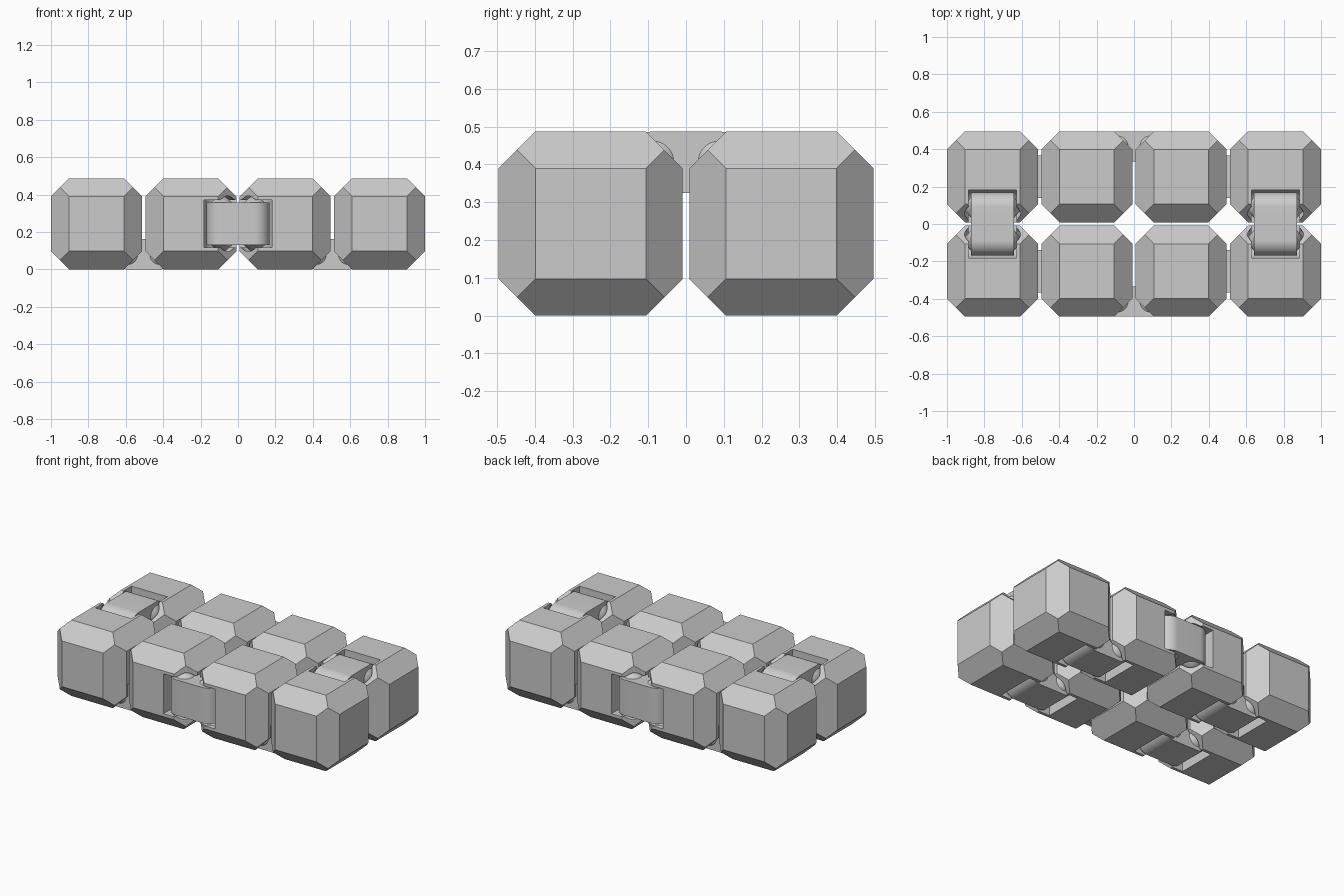
import bpy, bmesh, math
from itertools import permutations, product
from mathutils import Matrix, Vector

default = bpy.data.objects.get("Cube")
if default:
    bpy.data.objects.remove(default, do_unlink=True)

SIZE = 0.487           # one cube
PITCH = 0.5043         # distance between cube centres
HALF = SIZE / 2
CHAMFER = 0.097
EDGE_Y = PITCH / 2 + HALF
PIVOT = 0.088          # hinge axis offset from the gap
RADIUS = 0.081         # hinge barrel radius
WIDTH = 0.114          # half width of a hinge
GAP = 0.0135           # clearance round a hinge

grey = bpy.data.materials.new("plain grey")
grey.use_nodes = True
colour = (0.6, 0.6, 0.6, 1)
grey.diffuse_color = colour
grey.node_tree.nodes["Principled BSDF"].inputs["Base Color"].default_value = colour


def add_hull(bm, points, matrix):
    verts = [bm.verts.new(matrix @ Vector(p)) for p in points]
    bmesh.ops.convex_hull(bm, input=verts)


def make_object(name, hulls, matrix):
    """Object made of one or more convex solids."""
    bm = bmesh.new()
    for points in hulls:
        add_hull(bm, points, matrix)
    bmesh.ops.dissolve_limit(bm, angle_limit=0.02, verts=bm.verts, edges=bm.edges)
    bmesh.ops.recalc_face_normals(bm, faces=bm.faces)
    mesh = bpy.data.meshes.new(name)
    bm.to_mesh(mesh)
    bm.free()
    mesh.materials.append(grey)
    obj = bpy.data.objects.new(name, mesh)
    bpy.context.collection.objects.link(obj)
    return obj


def chamfered_cube():
    flat, mid = HALF - CHAMFER, HALF - CHAMFER / 2
    points = {p for s in product((-1, 1), repeat=3)
              for p in permutations((s[0] * HALF, s[1] * flat, s[2] * flat))}
    return list(points) + list(product((-mid, mid), repeat=3))


def barrel(radius, width, open_top=False):
    """Link with two round ends; the open version reaches out past the surface."""
    outline = []
    for side in (-1, 1):
        for i in range(33):
            a = math.pi * (i / 32 - 0.5)
            outline.append((side * (PIVOT + radius * math.cos(a)),
                            radius * math.sin(a) - RADIUS))
        if open_top:
            outline.append((side * (PIVOT + radius), 0.05))
    return [(x, y, z) for x in (-width, width) for y, z in outline]


def pin(side, radius, length, width):
    """Axle with a cone at each end."""
    points = [(x, side * PIVOT, -RADIUS) for x in (-width - length, width + length)]
    for i in range(32):
        a = math.tau * i / 32
        points += [(x, side * PIVOT + radius * math.cos(a), radius * math.sin(a) - RADIUS)
                   for x in (-width, width)]
    return points


def cut(obj, cutter):
    mod = obj.modifiers.new("pocket", "BOOLEAN")
    mod.operation, mod.solver, mod.object = "DIFFERENCE", "EXACT", cutter
    graph = bpy.context.evaluated_depsgraph_get()
    graph.update()
    mesh = bpy.data.meshes.new_from_object(obj.evaluated_get(graph))
    obj.modifiers.clear()
    obj.data = mesh


# Eight cubes, four by two
cubes = []
for col, row in product(range(4), range(2)):
    centre = Vector(((col - 1.5) * PITCH, (row - 0.5) * PITCH, HALF))
    cube = make_object(f"cube_{'front' if row == 0 else 'back'}_{col + 1}",
                       [chamfered_cube()], Matrix.Translation(centre))
    cubes.append((cube, centre))

# Hinge places: name, centre on the outer surface, span direction, outward direction
X, Y, Z = Vector((1, 0, 0)), Vector((0, 1, 0)), Vector((0, 0, 1))
places = []
for s, side in ((-1, "right"), (1, "left")):
    places.append((f"top_hinge_{side}", Vector((s * 1.5 * PITCH, 0, SIZE)), Y, Z))
    for t, end in ((-1, "front"), (1, "back")):
        places.append((f"bottom_hinge_{end}_{side}",
                       Vector((s * PITCH, t * PITCH / 2, 0)), X, -Z))
for t, end in ((-1, "front"), (1, "back")):
    places.append((f"{end}_hinge", Vector((0, t * EDGE_Y, HALF)), X, t * Y))

for name, centre, span, out in places:
    axis = span.cross(out)
    matrix = Matrix.Translation(centre) @ Matrix((axis, span, out)).transposed().to_4x4()

    # Pockets and cone sockets in the two neighbouring cubes
    for side in (-1, 1):
        target = centre + side * span * PITCH / 2 - out * HALF
        cube = min(cubes, key=lambda c: (c[1] - target).length)[0]
        for points in (barrel(RADIUS + GAP, WIDTH + GAP, True),
                       pin(side, 0.07, 0.06, WIDTH + GAP)):
            cutter = make_object("pocket_cutter", [points], matrix)
            cutter.hide_render = True
            cut(cube, cutter)
            bpy.data.objects.remove(cutter, do_unlink=True)

    # Hinge link with its cone pins
    hinge = make_object(name, [barrel(RADIUS, WIDTH)]
                        + [pin(s, 0.056, 0.05, WIDTH) for s in (-1, 1)], matrix)
    cubes_and_hinge = [hinge]
    for obj in cubes_and_hinge:
        bpy.ops.object.select_all(action="DESELECT")
        obj.select_set(True)
        bpy.context.view_layer.objects.active = obj
        bpy.ops.object.shade_smooth_by_angle(angle=math.radians(30))

# Smooth the round pocket floors, keeping the cube edges sharp
bpy.ops.object.select_all(action="DESELECT")
for cube, _ in cubes:
    cube.select_set(True)
    bpy.context.view_layer.objects.active = cube
bpy.ops.object.shade_smooth_by_angle(angle=math.radians(30))
